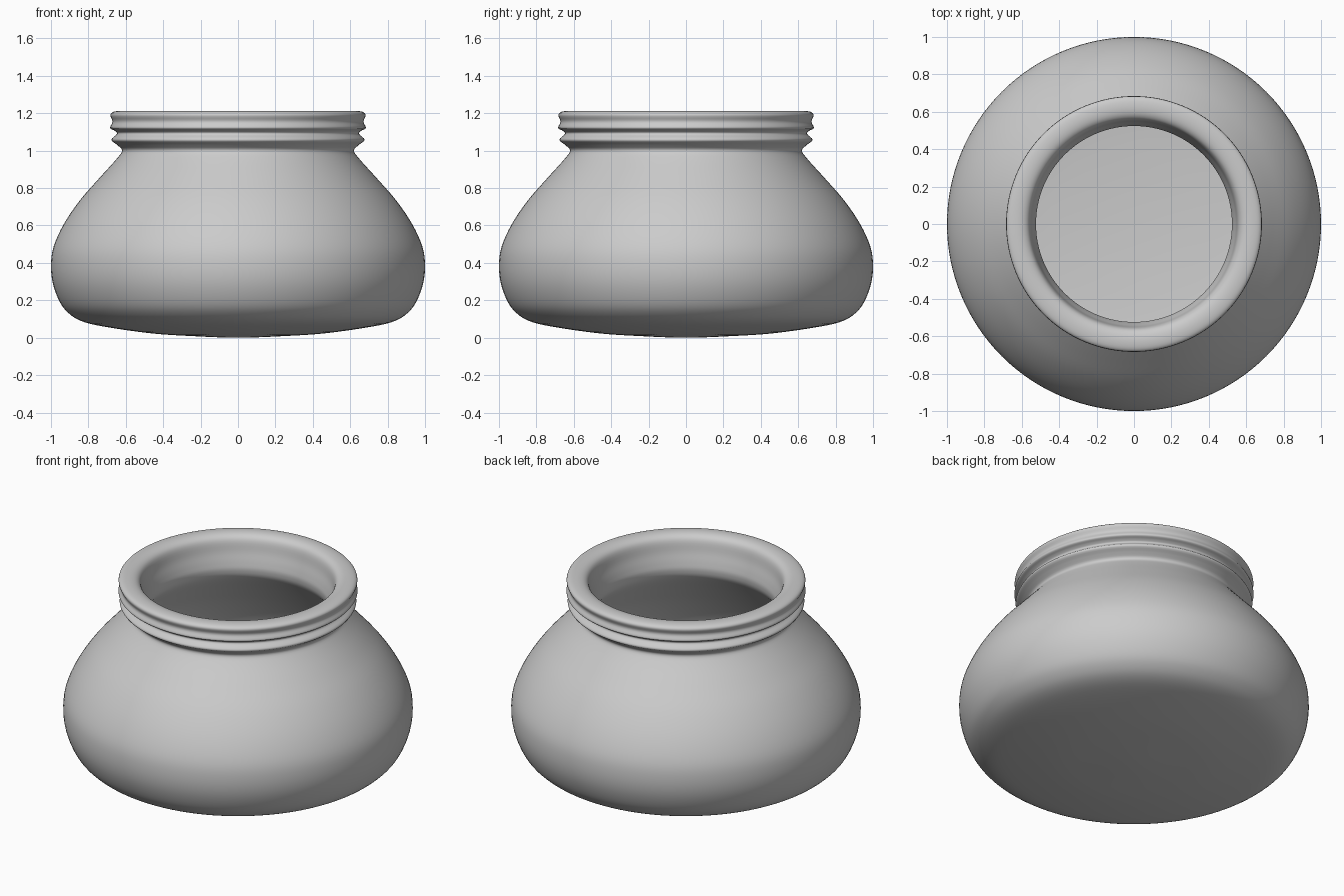
import bpy, bmesh
from math import tau
from mathutils import Vector

if "Cube" in bpy.data.objects:
    bpy.data.objects.remove(bpy.data.objects["Cube"])

SEGMENTS = 128   # steps around the axis
SUB = 4          # spline samples between profile points

# Outer wall, (radius, height): domed underside, belly, shoulder, neck
outer = [(0, 0), (.25, .009), (.47, .024), (.72, .06), (.84, .09), (.91, .135), (.955, .195),
         (.99, .29), (1.0, .39), (.985, .49), (.93, .61), (.845, .735), (.74, .855), (.65, .955)]
# Neck ridges
ridges = [(.62, 1.0), (.645, 1.03), (.677, 1.058), (.647, 1.09), (.66, 1.107),
          (.684, 1.122), (.671, 1.155), (.683, 1.19)]
# Rounded lip
lip = [(.665, 1.208), (.62, 1.213), (.58, 1.203), (.557, 1.175)]
# Inner wall, following the outside down to the floor
inner = [(.545, 1.11), (.53, 1.05), (.525, 1.0), (.55, .94), (.665, .815), (.77, .695),
         (.85, .57), (.89, .47), (.903, .39), (.893, .29), (.86, .22), (.8, .175),
         (.6, .13), (.3, .107), (0, .1)]


def smooth_profile(points, sub):
    """Catmull-Rom spline through the profile points."""
    p = [Vector(q) for q in points]
    p = [Vector((-p[1].x, p[1].y))] + p + [Vector((-p[-2].x, p[-2].y))]
    out = []
    for a, b, c, d in zip(p, p[1:], p[2:], p[3:]):
        for i in range(sub):
            t = i / sub
            out.append(.5 * (2 * b + (c - a) * t + (2 * a - 5 * b + 4 * c - d) * t * t
                             + (3 * b - a - 3 * c + d) * t ** 3))
    out.append(p[-2])
    return out


# Lathe the profile into one closed pot
bm = bmesh.new()
verts = [bm.verts.new((max(q.x, 0), 0, q.y))
         for q in smooth_profile(outer + ridges + lip + inner, SUB)]
edges = [bm.edges.new(pair) for pair in zip(verts, verts[1:])]
bmesh.ops.spin(bm, geom=verts + edges, cent=(0, 0, 0), axis=(0, 0, 1),
               angle=tau, steps=SEGMENTS, use_merge=True)
bmesh.ops.remove_doubles(bm, verts=bm.verts, dist=1e-5)
bmesh.ops.recalc_face_normals(bm, faces=bm.faces)
for f in bm.faces:
    f.smooth = True

mesh = bpy.data.meshes.new("pot")
bm.to_mesh(mesh)
bm.free()
pot = bpy.data.objects.new("pot", mesh)
bpy.context.collection.objects.link(pot)
